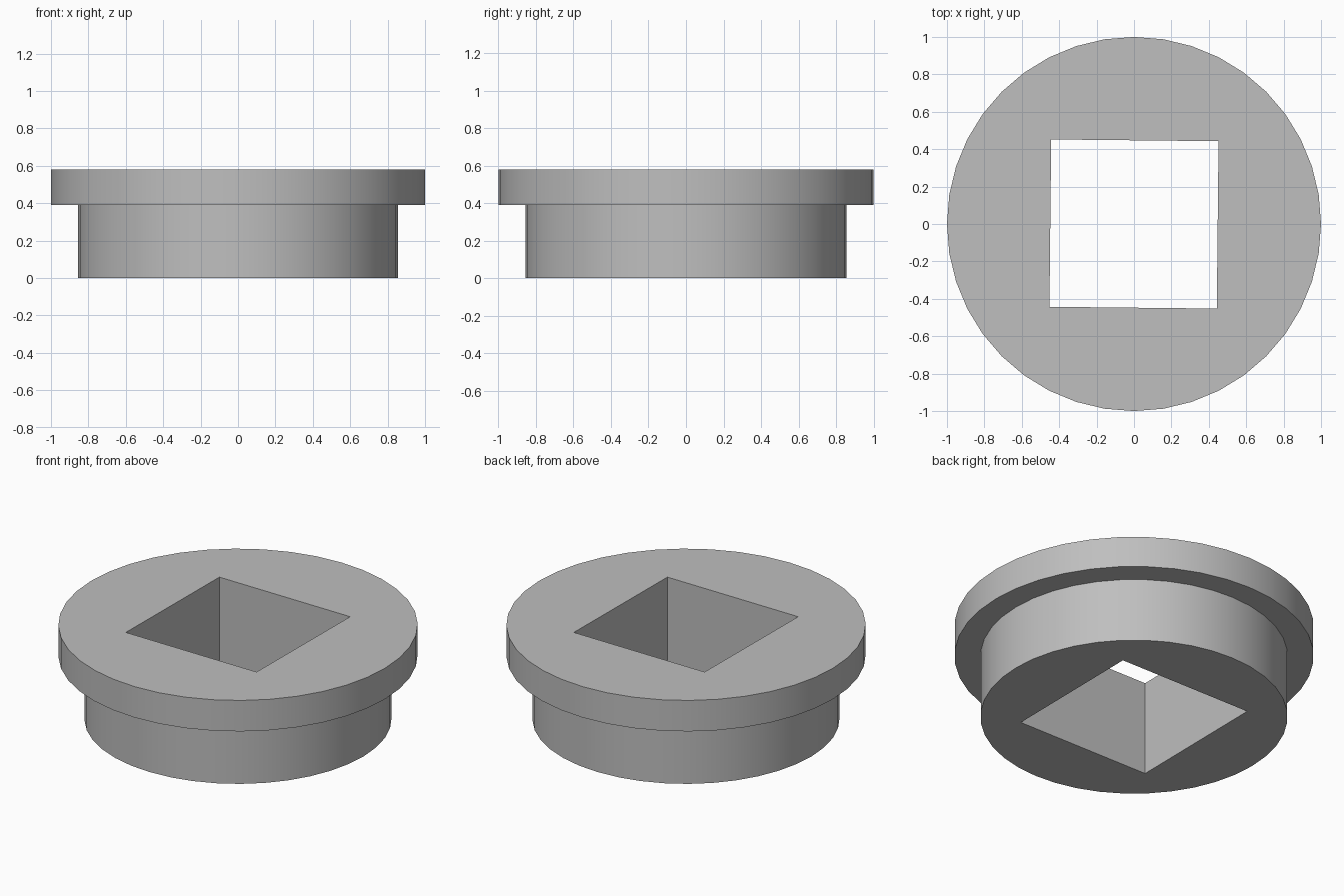
import bpy, bmesh, math
from mathutils import Matrix

cube = bpy.data.objects.get("Cube")
if cube:
    bpy.data.objects.remove(cube, do_unlink=True)

SIDES = 40
FLANGE_R, BODY_R = 1.0, 0.855
STEP_Z, TOP_Z = 0.39, 0.58
HOLE_SIDE = 0.895

grey = bpy.data.materials.new("plain_grey")
grey.use_nodes = True
colour = (0.52, 0.52, 0.52, 1)
grey.diffuse_color = colour
grey.node_tree.nodes["Principled BSDF"].inputs["Base Color"].default_value = colour


def make_object(name, bm):
    bmesh.ops.recalc_face_normals(bm, faces=bm.faces)
    mesh = bpy.data.meshes.new(name)
    bm.to_mesh(mesh)
    bm.free()
    mesh.materials.append(grey)
    obj = bpy.data.objects.new(name, mesh)
    bpy.context.collection.objects.link(obj)
    return obj


# Stepped round body: rings stacked up the profile, capped at both ends
bm = bmesh.new()
rings = []
for r, z in [(BODY_R, 0), (BODY_R, STEP_Z), (FLANGE_R, STEP_Z), (FLANGE_R, TOP_Z)]:
    angles = [math.tau * i / SIDES for i in range(SIDES)]
    rings.append([bm.verts.new((r * math.cos(a), r * math.sin(a), z)) for a in angles])
for low, high in zip(rings, rings[1:]):
    for i in range(SIDES):
        j = (i + 1) % SIDES
        bm.faces.new((low[i], low[j], high[j], high[i]))
bm.faces.new(rings[0])
bm.faces.new(rings[-1])
bushing = make_object("flanged_bushing", bm)

# Square through-hole, turned very slightly
bm = bmesh.new()
bmesh.ops.create_cube(bm, size=1, matrix=Matrix.Translation((0, 0, TOP_Z / 2))
                      @ Matrix.Rotation(math.radians(-0.6), 4, "Z")
                      @ Matrix.Diagonal((HOLE_SIDE, HOLE_SIDE, 2, 1)))
cutter = make_object("square_hole_cutter", bm)
cutter.hide_render = True

cut = bushing.modifiers.new("square_hole", "BOOLEAN")
cut.operation = "DIFFERENCE"
cut.solver = "EXACT"
cut.object = cutter

bpy.ops.object.select_all(action="DESELECT")
bushing.select_set(True)
bpy.context.view_layer.objects.active = bushing
bpy.ops.object.modifier_apply(modifier=cut.name)
bpy.data.objects.remove(cutter, do_unlink=True)
bpy.ops.object.shade_smooth_by_angle(angle=math.radians(30))
